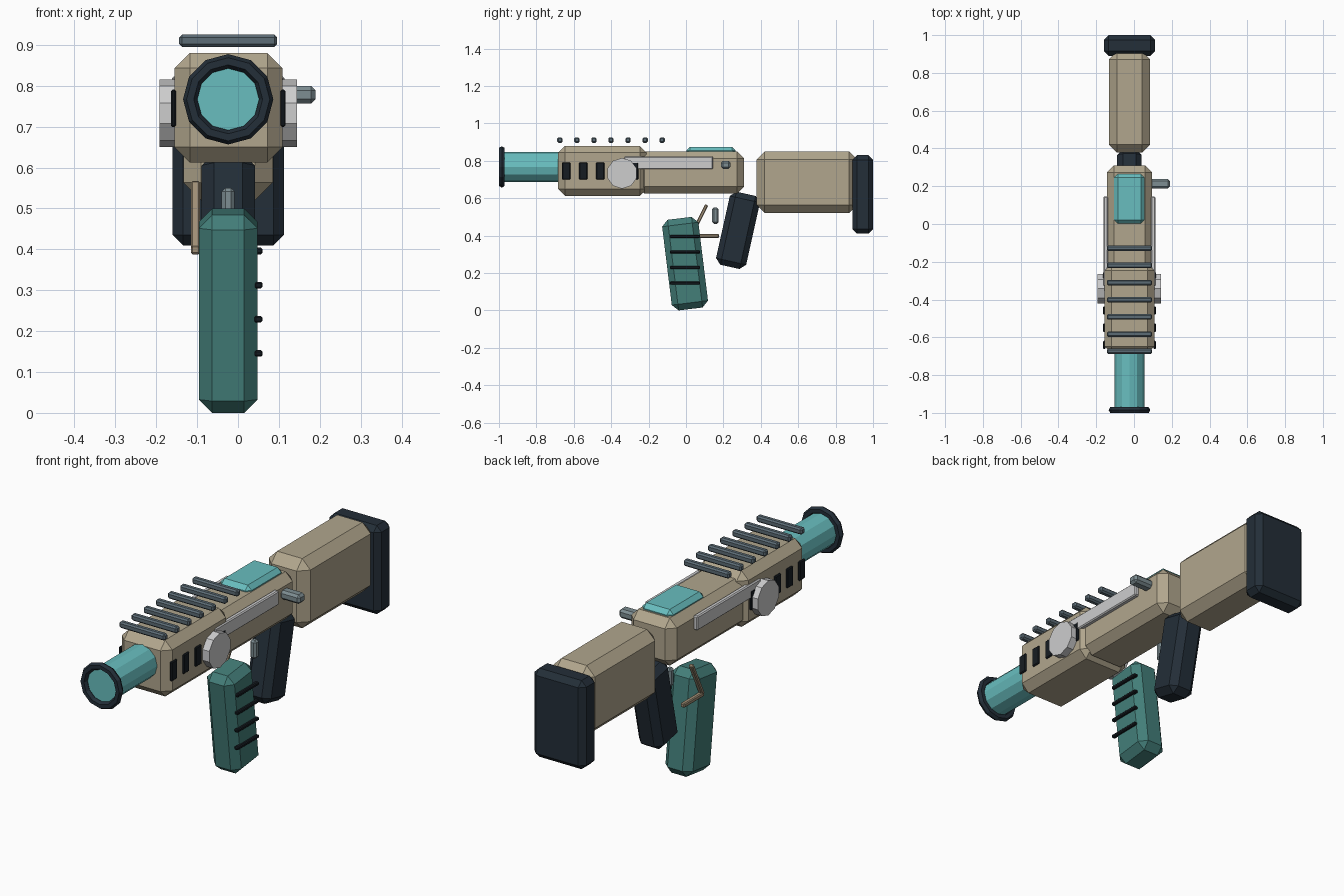
import bpy, bmesh, math
from mathutils import Matrix, Vector

if "Cube" in bpy.data.objects:
    bpy.data.objects.remove(bpy.data.objects["Cube"])

CX = -0.024  # centre line of the body


def material(name, r, g, b):
    def lin(c):
        c /= 255
        return c / 12.92 if c <= 0.04045 else ((c + 0.055) / 1.055) ** 2.4
    m = bpy.data.materials.new(name)
    m.diffuse_color = (lin(r), lin(g), lin(b), 1)
    m.use_nodes = True
    m.node_tree.nodes["Principled BSDF"].inputs["Base Color"].default_value = m.diffuse_color
    return m


TAN = material("tan", 177, 166, 141)
DARK = material("dark_navy", 35, 46, 56)
BLACK = material("black", 22, 28, 34)
TEAL = material("bright_teal", 104, 190, 191)
GREEN = material("deep_teal", 67, 126, 121)
RAIL = material("slate", 92, 108, 118)
STEEL = material("blue_grey", 125, 141, 146)
LIGHT = material("light_grey", 205, 205, 206)
BRONZE = material("bronze", 160, 143, 118)


def finish(name, bm, mat):
    bmesh.ops.recalc_face_normals(bm, faces=bm.faces[:])
    me = bpy.data.meshes.new(name)
    bm.to_mesh(me)
    bm.free()
    me.materials.append(mat)
    ob = bpy.data.objects.new(name, me)
    bpy.context.collection.objects.link(ob)
    return ob


def box(name, center, size, mat, bevel=0.0, tilt=0.0):
    """Chamfered box, tilted about the x axis in degrees."""
    bm = bmesh.new()
    bmesh.ops.create_cube(bm, size=1)
    bmesh.ops.scale(bm, vec=Vector(size), verts=bm.verts[:])
    if bevel:
        bmesh.ops.bevel(bm, geom=bm.edges[:], offset=bevel, segments=1,
                        affect='EDGES', profile=0.5)
    bm.transform(Matrix.Translation(Vector(center))
                 @ Matrix.Rotation(math.radians(tilt), 4, 'X'))
    return finish(name, bm, mat)


def span(name, lo, hi, mat, bevel=0.0):
    """Chamfered box between two corners."""
    lo, hi = Vector(lo), Vector(hi)
    return box(name, (lo + hi) / 2, hi - lo, mat, bevel)


def cylinder(name, center, radius, length, sides, axis, mat):
    """Cylinder along x or y with a vertex at the top."""
    bm = bmesh.new()
    bmesh.ops.create_cone(bm, cap_ends=True, segments=sides, radius1=radius,
                          radius2=radius, depth=length)
    # put the first vertex of the ring on local +y, then stand the ring up
    bm.verts.ensure_lookup_table()
    ang = math.atan2(bm.verts[0].co.y, bm.verts[0].co.x)
    bm.transform(Matrix.Rotation(math.pi / 2 - ang, 4, 'Z'))
    rot = Matrix.Rotation(math.pi / 2, 4, 'X')
    if axis == 'X':
        rot = Matrix.Rotation(math.pi / 2, 4, 'Z') @ rot
    bm.transform(Matrix.Translation(Vector(center)) @ rot)
    return finish(name, bm, mat)


def ring(name, center, major, minor, sides, minor_sides, mat):
    """Faceted ring around the y axis."""
    bm = bmesh.new()
    rows = []
    for i in range(sides):
        a = 2 * math.pi * i / sides
        row = []
        for j in range(minor_sides):
            b = 2 * math.pi * j / minor_sides
            r = major + minor * math.cos(b)
            row.append(bm.verts.new((center[0] + r * math.sin(a),
                                     center[1] + minor * math.sin(b),
                                     center[2] + r * math.cos(a))))
        rows.append(row)
    for i in range(sides):
        p, q = rows[i], rows[(i + 1) % sides]
        for j in range(minor_sides):
            k = (j + 1) % minor_sides
            bm.faces.new((p[j], p[k], q[k], q[j]))
    return finish(name, bm, mat)


# Main body
span("handguard", (-0.155, -0.685, 0.613), (0.109, -0.21, 0.88), TAN, 0.037)
span("receiver", (-0.143, -0.26, 0.625), (0.095, 0.31, 0.85), TAN, 0.037)
span("stock", (-0.133, 0.378, 0.52), (0.085, 0.915, 0.85), TAN, 0.043)
span("butt_pad", (-0.16, 0.89, 0.41), (0.112, 1.0, 0.83), DARK, 0.025)

# Barrel and muzzle
cylinder("barrel", (CX, -0.8, 0.767), 0.08, 0.36, 12, 'Y', TEAL)
ring("muzzle_ring", (CX, -0.985, 0.767), 0.093, 0.0175, 12, 6, DARK)

# Grips
box("rear_grip", (CX, 0.278, 0.428), (0.13, 0.165, 0.40), DARK, 0.03, -12.5)
box("front_grip", (CX, -0.005, 0.25), (0.144, 0.195, 0.488), GREEN, 0.033, 7)
for i in range(4):
    z = 0.396 - i * 0.0835
    span(f"grip_rib_{i + 1}", (0.04, -0.086, z - 0.008), (0.06, 0.075, z + 0.008),
         BLACK, 0.004)

# Top rail bars and sight block
for i in range(7):
    y = -0.674 + i * 0.091
    box(f"rail_bar_{i + 1}", (CX, y, 0.91), (0.24, 0.029, 0.03), RAIL, 0.007)
span("top_block", (-0.106, 0.002, 0.825), (0.056, 0.265, 0.875), TEAL, 0.02)

# Side parts on both sides
cylinder("side_drum", (CX, -0.342, 0.733), 0.0825, 0.336, 10, 'X', LIGHT)
for side, label in ((-1, "left"), (1, "right")):
    box(f"side_bar_{label}", (CX + side * 0.126, -0.0925, 0.789),
        (0.024, 0.475, 0.068), LIGHT, 0.005)
    for i in range(5):
        box(f"vent_{label}_{i + 1}", (CX + side * 0.134, -0.64 + i * 0.091, 0.745),
            (0.012, 0.044, 0.092), BLACK, 0.004)

# Charging handle
span("charging_handle", (0.085, 0.187, 0.757), (0.19, 0.238, 0.8), STEEL, 0.011)

# Trigger and guard
span("trigger", (-0.04, 0.14, 0.463), (-0.008, 0.174, 0.55), STEEL, 0.009)
top, bend = Vector((-0.104, 0.108, 0.56)), Vector((-0.104, 0.032, 0.405))
d = top - bend
box("guard_front", (top + bend) / 2, (0.022, 0.018, d.length + 0.01), BRONZE, 0.004,
    -math.degrees(math.atan2(d.y, d.z)))
span("guard_bottom", (-0.115, 0.025, 0.388), (-0.093, 0.176, 0.408), BRONZE, 0.004)
